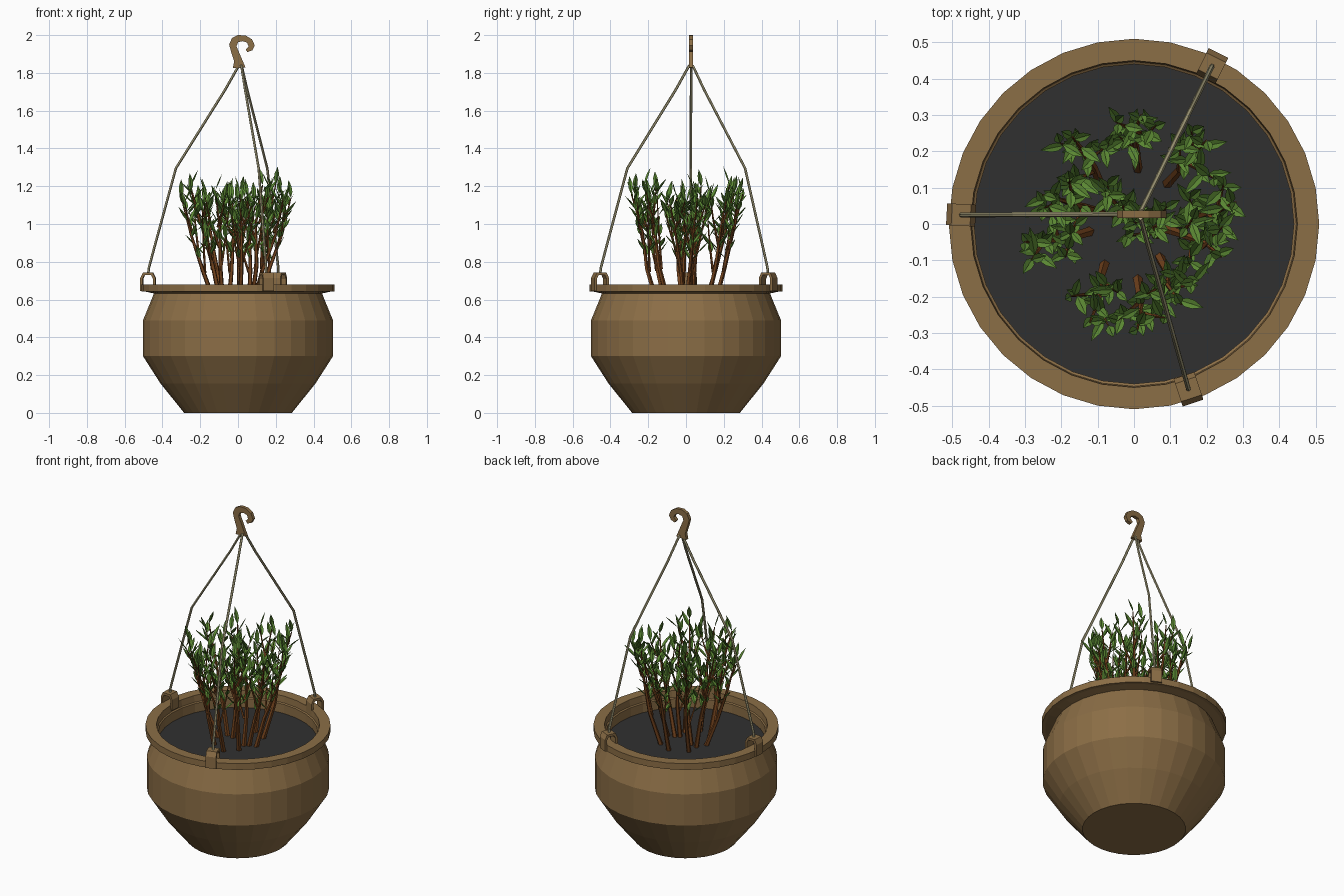
import bpy, bmesh, math, random
from mathutils import Vector, Matrix

if "Cube" in bpy.data.objects:
    bpy.data.objects.remove(bpy.data.objects["Cube"])

random.seed(7)


def material(name, rgb):
    m = bpy.data.materials.new(name)
    m.diffuse_color = (*rgb, 1)
    m.use_nodes = True
    m.node_tree.nodes["Principled BSDF"].inputs["Base Color"].default_value = m.diffuse_color
    return m


CLAY = material("clay", (0.26, 0.156, 0.061))
SOIL = material("soil", (0.03, 0.03, 0.03))
CORD = material("cord", (0.42, 0.38, 0.22))
BARK = material("bark", (0.17, 0.055, 0.012))
LEAF = material("leaf", (0.11, 0.26, 0.035))


def finish(bm, name, mat, fix=True):
    if fix:
        bmesh.ops.recalc_face_normals(bm, faces=bm.faces)
    me = bpy.data.meshes.new(name)
    bm.to_mesh(me)
    bm.free()
    me.materials.append(mat)
    ob = bpy.data.objects.new(name, me)
    bpy.context.collection.objects.link(ob)
    return ob


def lathe(name, profile, sides, mat):
    bm = bmesh.new()
    vs = [bm.verts.new((r, 0, z)) for r, z in profile]
    es = [bm.edges.new(p) for p in zip(vs, vs[1:])]
    bmesh.ops.spin(bm, geom=vs + es, cent=(0, 0, 0), axis=(0, 0, 1),
                   angle=math.tau, steps=sides, use_merge=True)
    bmesh.ops.remove_doubles(bm, verts=bm.verts, dist=1e-4)
    return finish(bm, name, mat)


def plate(name, outline, depth, mat, matrix):
    """Extrude an xz outline along y, centred on y = 0."""
    bm = bmesh.new()
    f = bm.faces.new([bm.verts.new((x, -depth / 2, z)) for x, z in outline])
    ext = bmesh.ops.extrude_face_region(bm, geom=[f])["geom"]
    bmesh.ops.translate(bm, vec=(0, depth, 0),
                        verts=[v for v in ext if isinstance(v, bmesh.types.BMVert)])
    bmesh.ops.transform(bm, matrix=matrix, verts=bm.verts)
    return finish(bm, name, mat)


def tube(bm, pts, radii, sides=5):
    rings = []
    for i, p in enumerate(pts):
        d = (pts[min(i + 1, len(pts) - 1)] - pts[max(i - 1, 0)]).normalized()
        u = d.cross(Vector((0.31, 0.95, 0.05))).normalized()
        w = d.cross(u)
        rings.append([bm.verts.new(p + radii[i] * (u * math.cos(a) + w * math.sin(a)))
                      for a in (math.tau * k / sides for k in range(sides))])
    for a, b in zip(rings, rings[1:]):
        for k in range(sides):
            j = (k + 1) % sides
            bm.faces.new((a[k], a[j], b[j], b[k]))
    bm.faces.new(rings[0])
    bm.faces.new(rings[-1])


def leaf(bm, pos, azimuth, tilt, length, width):
    """Pointed leaf, slightly folded on its midrib."""
    out = Vector((math.cos(azimuth), math.sin(azimuth), 0))
    d = out * math.cos(tilt) + Vector((0, 0, math.sin(tilt)))
    s = Vector((-out.y, out.x, 0))
    n = d.cross(s)
    at = lambda t, side, lift: bm.verts.new(
        pos + d * length * t + s * width * side / 2 + n * width * lift)
    base, mid, tip = at(0, 0, 0), at(0.5, 0, -0.12), at(1, 0, 0)
    for k in (-1, 1):
        a, b = at(0.32, k * 0.9, 0.08), at(0.62, k * 0.85, 0.08)
        q = [base, a, b, tip, mid]
        bm.faces.new(q if k < 0 else q[::-1])


# Pot: outer wall, flat rim, inner ledge and inner wall
lathe("pot", [(0, 0), (0.285, 0), (0.41, 0.155), (0.503, 0.3), (0.503, 0.49),
              (0.445, 0.632), (0.49, 0.642), (0.51, 0.642), (0.51, 0.68), (0.45, 0.68),
              (0.447, 0.64), (0.44, 0.635), (0.44, 0.56)], 32, CLAY)
lathe("soil", [(0, 0.58), (0.442, 0.58)], 32, SOIL)

# Hook at the top
HOOK_OUTLINE = [(-0.028, 1.825), (-0.02, 1.86), (-0.036, 1.91), (-0.047, 1.95), (-0.032, 1.984),
                (0, 2.0), (0.04, 1.998), (0.074, 1.978), (0.089, 1.945), (0.076, 1.92),
                (0.05, 1.91), (0.04, 1.924), (0.056, 1.94), (0.048, 1.96), (0.025, 1.968),
                (0, 1.962), (-0.008, 1.94), (0.005, 1.91), (0.04, 1.828)]
plate("hook", HOOK_OUTLINE, 0.02, CLAY, Matrix.Translation((0, 0.027, 0)))

# Rim brackets and the cords rising from them
ARCH = [(0.04, 0.645), (0.04, 0.715), (0.026, 0.743), (-0.026, 0.743), (-0.04, 0.715),
        (-0.04, 0.65), (-0.027, 0.65), (-0.027, 0.71), (-0.018, 0.729),
        (0.018, 0.729), (0.027, 0.71), (0.027, 0.645)]
TOP = Vector((0.015, 0.027, 0))
for i, (x, y) in enumerate([(-0.476, 0.025), (0.215, 0.435), (0.15, -0.455)]):
    rot = Matrix.Rotation(math.atan2(y, x), 4, 'Z')
    plate(f"bracket_{i}", ARCH, 0.06, CLAY, Matrix.Translation((x, y, 0)) @ rot)
    path = [TOP.lerp(Vector((x, y, 0)), t) + Vector((0, 0, z)) for t, z in
            [(1, 0.732), (0.99, 0.77), (0.93, 0.88), (0.7, 1.295), (0.17, 1.71), (0.02, 1.84)]]
    bm = bmesh.new()
    tube(bm, path, [0.007] * len(path), 6)
    finish(bm, f"cord_{i}", CORD)

# Shrub: leaning stems (base xy, tip xy), side twigs and leaves
STEMS = [((0.01, 0.15), (0.02, 0.30)), ((0.09, 0.11), (0.20, 0.23)),
         ((-0.09, 0.10), (-0.17, 0.24)), ((-0.09, 0.03), (-0.25, 0.08)),
         ((-0.12, -0.02), (-0.30, -0.05)), ((-0.08, -0.11), (-0.12, -0.27)),
         ((0.01, -0.15), (0.01, -0.29)), ((0.07, -0.09), (0.13, -0.22)),
         ((0.08, -0.01), (0.24, -0.09)), ((0.12, 0.0), (0.28, 0.06)),
         ((-0.05, 0.02), (-0.03, 0.05)), ((0.06, -0.03), (0.05, -0.01))]
stems, leaves = bmesh.new(), bmesh.new()


def leafy(pts, count, first):
    """Leaves alternating along a path, with one upright at the tip."""
    az = random.uniform(0, math.tau)
    for k in range(count):
        t = first + (1 - first) * k / count
        f = t * (len(pts) - 1)
        j = min(int(f), len(pts) - 2)
        az += 2.4
        leaf(leaves, pts[j].lerp(pts[j + 1], f - j), az, random.uniform(0.7, 1.2),
             random.uniform(0.075, 0.11), random.uniform(0.024, 0.031))
    leaf(leaves, pts[-1], az + 2.4, random.uniform(1.1, 1.4), 0.1, 0.028)


for (bx, by), (tx, ty) in STEMS:
    top = random.uniform(1.13, 1.22)
    a, b = Vector((bx, by, 0.57)), Vector((tx, ty, top))
    jit = lambda s: Vector((random.uniform(-s, s), random.uniform(-s, s), 0))
    main = [a, a.lerp(b, 0.33) + jit(0.012), a.lerp(b, 0.66) + jit(0.018), b]
    tube(stems, main, [0.014, 0.011, 0.007, 0.003])
    leafy(main, 8, 0.42)
    lean = math.atan2(ty - by, tx - bx)
    for k, t in enumerate((0.3, 0.5, 0.68)):
        s = a.lerp(b, t)
        az = lean + (-1) ** k * random.uniform(0.6, 1.5)
        out = Vector((math.cos(az), math.sin(az), 0))
        reach = random.uniform(0.05, 0.085)
        rise = random.uniform(0.75, 0.95) * (top - s.z)
        twig = [s, s + out * reach * 0.6 + Vector((0, 0, rise * 0.5)),
                s + out * reach + Vector((0, 0, rise))]
        tube(stems, twig, [0.007, 0.005, 0.002], 4)
        leafy(twig, 5, 0.3)

finish(stems, "shrub_stems", BARK)
finish(leaves, "shrub_leaves", LEAF, fix=False)
